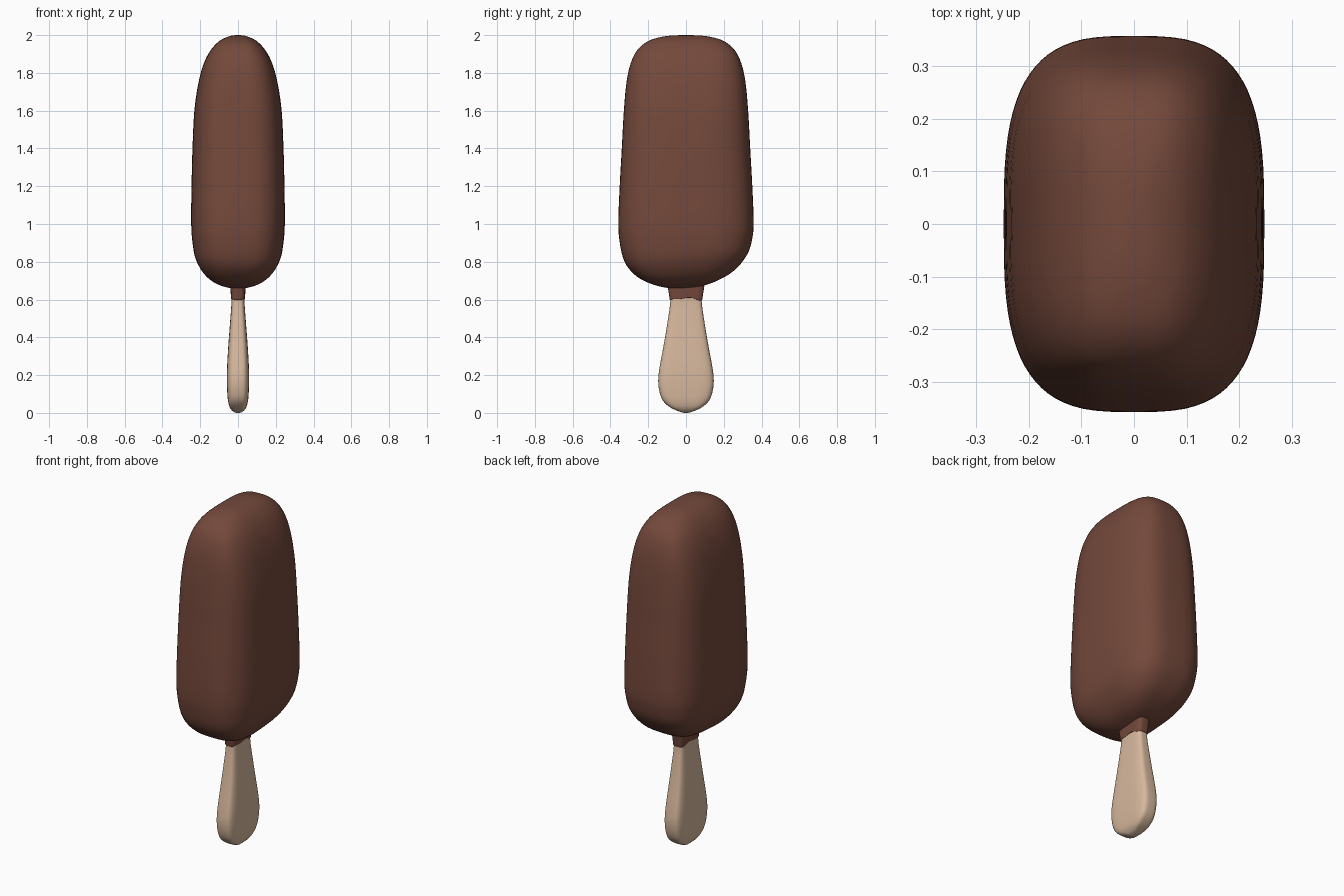
import bpy
import bmesh
from math import cos, sin, tau, copysign
from mathutils import Vector

default = bpy.data.objects.get("Cube")
if default:
    bpy.data.objects.remove(default)


def material(name, rgb):
    mat = bpy.data.materials.new(name)
    mat.use_nodes = True
    mat.diffuse_color = (*rgb, 1)
    mat.node_tree.nodes["Principled BSDF"].inputs["Base Color"].default_value = (*rgb, 1)
    return mat


def smooth_profile(points, steps):
    """Pass a soft curve through (z, half width x, half depth y) points."""
    pts = [Vector(p) for p in points]
    pts = [pts[0]] + pts + [pts[-1]]
    out = []
    for a, b, c, d in zip(pts, pts[1:], pts[2:], pts[3:]):
        for i in range(steps):
            t = i / steps
            out.append(0.5 * (2 * b + (c - a) * t + (2 * a - 5 * b + 4 * c - d) * t ** 2
                              + (3 * b - a - 3 * c + d) * t ** 3))
    return out + [pts[-1]]


def loft(name, profile, power, mat, steps=5, sides=80, shift=None):
    """Stack rounded-rectangle rings along a profile and cap both ends."""
    bm = bmesh.new()
    rings = []
    for z, half_x, half_y in smooth_profile(profile, steps):
        ring = []
        for i in range(sides):
            c, s = cos(tau * i / sides), sin(tau * i / sides)
            x = half_x * copysign(abs(c) ** (2 / power), c)
            y = half_y * copysign(abs(s) ** (2 / power), s)
            ring.append(bm.verts.new((x, y, z + (shift(x, y, z) if shift else 0))))
        rings.append(ring)
    for low, high in zip(rings, rings[1:]):
        for i in range(sides):
            j = (i + 1) % sides
            bm.faces.new((low[i], low[j], high[j], high[i]))
    bm.faces.new(rings[0][::-1])
    bm.faces.new(rings[-1])
    mesh = bpy.data.meshes.new(name)
    bm.to_mesh(mesh)
    bm.free()
    mesh.shade_smooth()
    mesh.materials.append(mat)
    obj = bpy.data.objects.new(name, mesh)
    bpy.context.collection.objects.link(obj)
    return obj


chocolate = material("chocolate", (0.175, 0.066, 0.044))
wood = material("pale wood", (0.68, 0.48, 0.34))

# Chocolate body, with its underside tilted slightly towards the back
loft("chocolate_body", [
    (0.66, 0.005, 0.01), (0.665, 0.05, 0.08), (0.69, 0.12, 0.17), (0.74, 0.18, 0.26),
    (0.82, 0.225, 0.325), (0.92, 0.243, 0.352), (1.02, 0.248, 0.358),
    (1.2, 0.246, 0.351), (1.4, 0.241, 0.34), (1.6, 0.231, 0.329), (1.75, 0.209, 0.315),
    (1.85, 0.181, 0.293), (1.92, 0.145, 0.258), (1.97, 0.097, 0.197),
    (1.995, 0.043, 0.105), (2.0, 0.005, 0.01),
], 3.1, chocolate, shift=lambda x, y, z: 0.07 * y * min(1, max(0, (1.0 - z) / 0.2)))

# Wooden stick, widening towards a blunt pointed end
loft("stick", [
    (0.0, 0.008, 0.01), (0.008, 0.027, 0.038), (0.03, 0.044, 0.085), (0.065, 0.053, 0.122),
    (0.11, 0.057, 0.14), (0.17, 0.059, 0.147), (0.24, 0.058, 0.14), (0.36, 0.051, 0.118),
    (0.48, 0.042, 0.098), (0.6, 0.034, 0.082), (0.75, 0.033, 0.08),
], 4, wood)

# Thin chocolate sleeve round the stick, with a wavy lower edge
loft("chocolate_sleeve", [
    (0.6, 0.034, 0.081), (0.602, 0.037, 0.086), (0.64, 0.039, 0.092),
    (0.68, 0.041, 0.098), (0.74, 0.043, 0.102),
], 4, chocolate, shift=lambda x, y, z: (
    (0.006 * cos(y * 32) + 0.003 * sin(y * 70) + 0.004) * max(0, (0.66 - z) / 0.06)))
